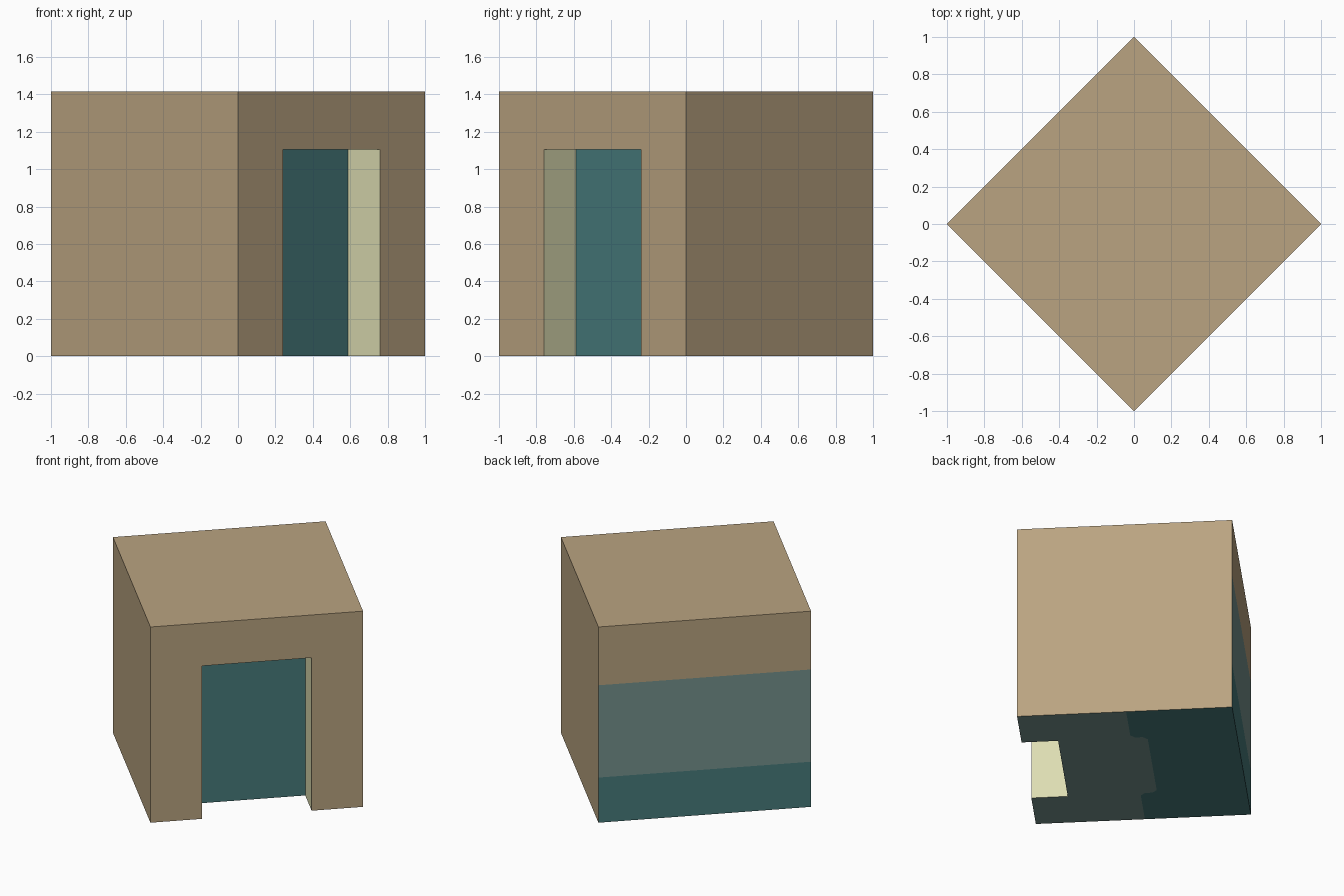
import bpy, bmesh, math
from mathutils import Matrix

if "Cube" in bpy.data.objects:
    bpy.data.objects.remove(bpy.data.objects["Cube"])

S = 2 ** 0.5            # cube side
H = S / 2
D, DZ = 0.365, 1.105    # doorway half width and height
I = -H + 0.24           # depth position of the recessed door
Z1, Z2 = 0.326, 0.993   # colour bands on the rear wall


def lin(c):
    c /= 255
    return c / 12.92 if c <= 0.04045 else ((c + 0.055) / 1.055) ** 2.4


COLOURS = {
    "tan_wall": (186, 164, 129),
    "teal": (71, 123, 124),
    "grey_teal": (118, 147, 142),
    "pale_cream": (221, 221, 178),
}
TAN, TEAL, GREY, CREAM = range(4)

mesh = bpy.data.meshes.new("hut")
for name, rgb in COLOURS.items():
    mat = bpy.data.materials.new(name)
    mat.diffuse_color = (*[lin(c) for c in rgb], 1)
    mat.use_nodes = True
    mat.node_tree.nodes["Principled BSDF"].inputs["Base Color"].default_value = mat.diffuse_color
    mesh.materials.append(mat)

bm = bmesh.new()


def face(pts, colour):
    f = bm.faces.new([bm.verts.new(p) for p in pts])
    f.material_index = colour


def wall(a, b, z0, z1, colour):
    """Upright panel between two floor points."""
    face([(*a, z0), (*b, z0), (*b, z1), (*a, z1)], colour)


# roof and plain side walls
face([(-H, -H, S), (H, -H, S), (H, H, S), (-H, H, S)], TAN)
wall((H, -H), (H, H), 0, S, TAN)
wall((-H, H), (-H, -H), 0, S, TAN)

# rear wall in three bands
for z0, z1, colour in ((0, Z1, TEAL), (Z1, Z2, GREY), (Z2, S, TAN)):
    wall((H, H), (-H, H), z0, z1, colour)

# front wall around the doorway
face([(-H, -H, 0), (-D, -H, 0), (-D, -H, DZ), (D, -H, DZ),
      (D, -H, 0), (H, -H, 0), (H, -H, S), (-H, -H, S)], TAN)

# doorway: recessed door, jambs, lintel underside
wall((-D, I), (D, I), 0, DZ, TEAL)
wall((-D, -H), (-D, I), 0, DZ, CREAM)
wall((D, I), (D, -H), 0, DZ, CREAM)
face([(-D, -H, DZ), (-D, I, DZ), (D, I, DZ), (D, -H, DZ)], CREAM)

# underside: grey front part with a stepped edge, teal rear part
M, B, C = 0.01, 0.12, 0.03
half = [(H, M), (D + C, M), (D, M + C), (D, B - C), (D - C, B)]
step = half + [(-x, y) for x, y in reversed(half)]
front = [(-H, -H), (-D, -H), (-D, I), (D, I), (D, -H), (H, -H)]
face([(x, y, 0) for x, y in reversed(front + step)], GREY)
face([(x, y, 0) for x, y in step + [(-H, H), (H, H)]], TEAL)

bmesh.ops.remove_doubles(bm, verts=bm.verts, dist=1e-5)
bmesh.ops.recalc_face_normals(bm, faces=bm.faces)
# turn so the doorway faces front right
bmesh.ops.transform(bm, matrix=Matrix.Rotation(math.pi / 4, 4, 'Z'), verts=bm.verts)
bm.to_mesh(mesh)
bm.free()
bpy.context.collection.objects.link(bpy.data.objects.new("hut", mesh))
